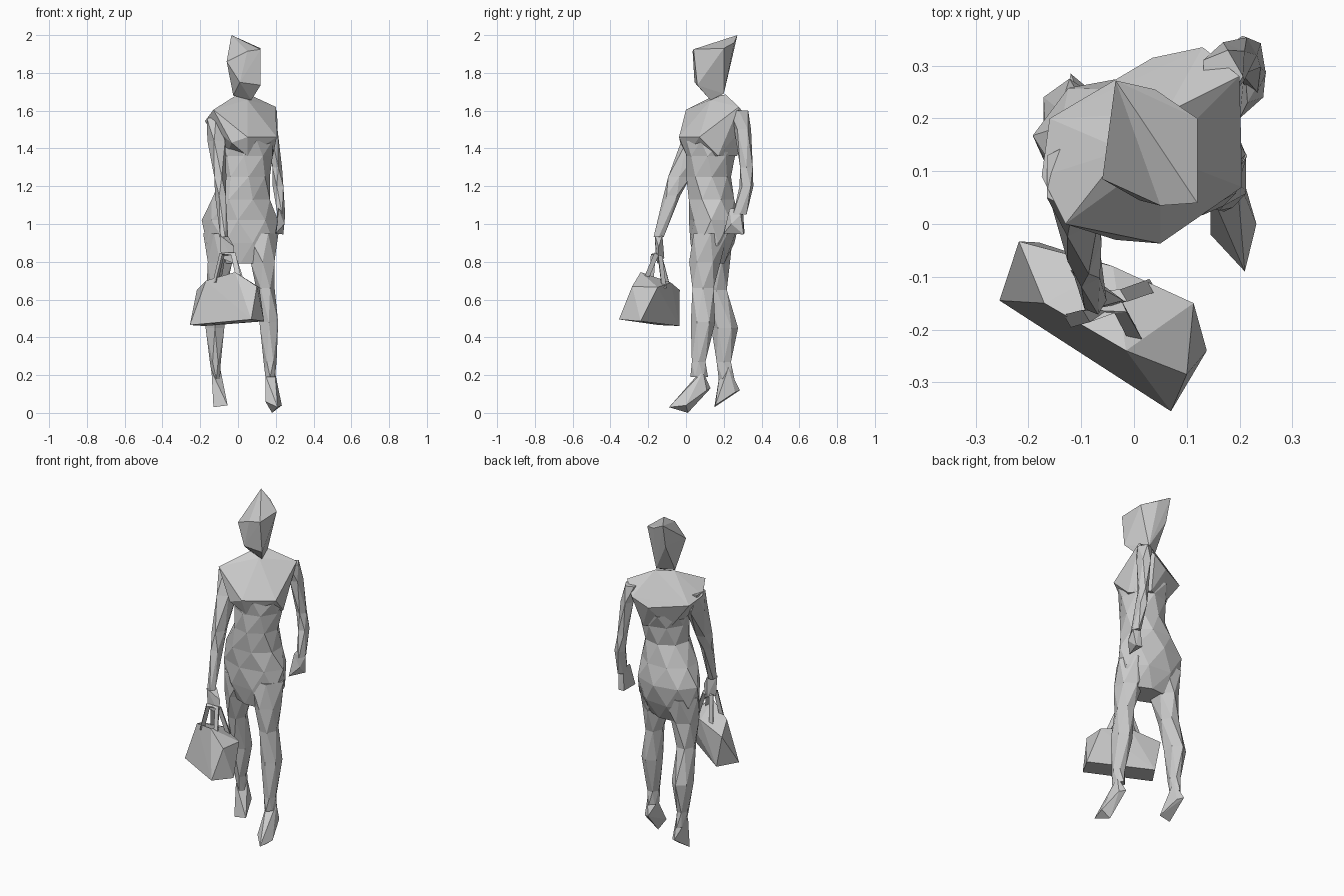
import bpy, bmesh
from math import cos, sin, pi, radians
from mathutils import Vector


def finish(name, bm):
    bmesh.ops.recalc_face_normals(bm, faces=bm.faces[:])
    me = bpy.data.meshes.new(name)
    bm.to_mesh(me)
    bm.free()
    ob = bpy.data.objects.new(name, me)
    bpy.context.collection.objects.link(ob)
    return ob


def loft(name, rings, n):
    """Zigzag-faceted skin over sections: x, y, z, rx, ry, turn in degrees.
    Every second section is shifted half a step, giving triangles."""
    bm = bmesh.new()
    rows = []
    for k, (x, y, z, rx, ry, turn) in enumerate(rings):
        t = radians(turn)
        row = []
        for i in range(n):
            a = 2 * pi * (i + 0.5 * (k % 2)) / n
            u, v = 1.04 * rx * cos(a), 1.04 * ry * sin(a)
            row.append(bm.verts.new((x + u * cos(t) - v * sin(t),
                                     y + u * sin(t) + v * cos(t), z)))
        rows.append(row)
    for k, (a, b) in enumerate(zip(rows, rows[1:])):
        if k % 2:
            a, b = b, a
        for i in range(n):
            j = (i + 1) % n
            bm.faces.new((a[i], a[j], b[i]))
            bm.faces.new((a[j], b[j], b[i]))
    bm.faces.new(rows[0])
    bm.faces.new(rows[-1])
    return finish(name, bm)


def hull(name, pts):
    """Faceted solid wrapped around a few corner points."""
    bm = bmesh.new()
    for p in pts:
        bm.verts.new(p)
    res = bmesh.ops.convex_hull(bm, input=bm.verts[:])
    loose = {g for k in ("geom_interior", "geom_unused") for g in res[k]
             if isinstance(g, bmesh.types.BMVert)}
    bmesh.ops.delete(bm, geom=list(loose), context='VERTS')
    return finish(name, bm)


def strap(name, path, r=0.016):
    """Three-sided band along a path."""
    bm = bmesh.new()
    pts = [Vector(p) for p in path]
    rows = []
    for i, p in enumerate(pts):
        d = (pts[min(i + 1, len(pts) - 1)] - pts[max(i - 1, 0)]).normalized()
        s = d.cross(Vector((0.5, 0.85, 0))).normalized()
        w = d.cross(s)
        rows.append([bm.verts.new(p + r * (s * cos(a) + w * sin(a)))
                     for a in (0, 2 * pi / 3, 4 * pi / 3)])
    for a, b in zip(rows, rows[1:]):
        for i in range(3):
            j = (i + 1) % 3
            bm.faces.new((a[i], a[j], b[j], b[i]))
    bm.faces.new(rows[0])
    bm.faces.new(rows[-1])
    return finish(name, bm)


# Head, swept up to a hair peak at the back
hull("head", [(-0.035, 0.272, 2.0), (0.04, 0.255, 1.96), (0.12, 0.2, 1.93),
              (0.12, 0.04, 1.925), (0.05, 0.035, 1.915), (-0.06, 0.085, 1.86),
              (-0.03, 0.24, 1.86), (0.12, 0.06, 1.735), (0.01, 0.045, 1.75),
              (0.06, 0.2, 1.69), (0.07, 0.13, 1.655), (-0.025, 0.14, 1.68)])

# Chest and shoulders, twisted against the hips
hull("chest", [(-0.13, 0.0, 1.605), (-0.175, 0.09, 1.545), (-0.16, 0.2, 1.52),
               (0.035, 0.315, 1.5), (0.13, 0.335, 1.55), (0.2, 0.28, 1.62),
               (0.205, 0.07, 1.46), (0.05, -0.037, 1.46), (-0.035, -0.03, 1.43),
               (0.05, 0.13, 1.657), (-0.02, 0.14, 1.675), (0.06, 0.21, 1.685),
               (0.185, 0.17, 1.36), (0.1, 0.27, 1.36), (-0.06, 0.12, 1.36),
               (-0.04, 0.21, 1.36), (0.05, 0.005, 1.36)])
loft("torso", [(0.05, 0.14, 1.44, 0.14, 0.14, 20),
               (0.05, 0.13, 1.36, 0.13, 0.125, 15),
               (0.04, 0.12, 1.25, 0.125, 0.115, 8),
               (0.015, 0.135, 1.13, 0.16, 0.125, 0),
               (0.01, 0.15, 1.02, 0.195, 0.13, -5),
               (0.015, 0.14, 0.9, 0.185, 0.115, -5),
               (0.025, 0.125, 0.79, 0.13, 0.075, -10)], 8)

# Legs in mid stride
loft("back_leg", [(-0.07, 0.15, 0.95, 0.11, 0.11, 0),
                  (-0.095, 0.145, 0.8, 0.072, 0.085, 0),
                  (-0.115, 0.16, 0.65, 0.05, 0.062, 0),
                  (-0.122, 0.205, 0.45, 0.055, 0.068, 0),
                  (-0.12, 0.2, 0.27, 0.028, 0.042, 0),
                  (-0.115, 0.215, 0.18, 0.022, 0.04, 0)], 6)
loft("front_leg", [(0.105, 0.13, 0.95, 0.105, 0.1, 0),
                   (0.13, 0.1, 0.8, 0.07, 0.08, 0),
                   (0.145, 0.09, 0.66, 0.047, 0.062, 0),
                   (0.163, 0.09, 0.48, 0.055, 0.062, 0),
                   (0.17, 0.067, 0.27, 0.033, 0.04, 0),
                   (0.17, 0.07, 0.19, 0.028, 0.045, 0)], 6)
hull("back_foot", [(-0.14, 0.18, 0.22), (-0.095, 0.225, 0.24), (-0.12, 0.285, 0.12),
                   (-0.09, 0.26, 0.11), (-0.13, 0.15, 0.03), (-0.055, 0.155, 0.04)])
hull("front_foot", [(0.145, 0.06, 0.2), (0.195, 0.09, 0.22), (0.165, 0.13, 0.13),
                    (0.2, 0.11, 0.12), (0.145, -0.02, 0.06), (0.21, -0.09, 0.03),
                    (0.232, 0, 0.04), (0.18, 0.01, 0)])

# Free arm hanging slightly behind
loft("free_arm", [(0.165, 0.28, 1.6, 0.04, 0.05, 0),
                  (0.18, 0.3, 1.5, 0.035, 0.045, 0),
                  (0.205, 0.32, 1.3, 0.027, 0.034, 0),
                  (0.215, 0.32, 1.2, 0.03, 0.037, 0),
                  (0.227, 0.285, 1.05, 0.022, 0.036, 0)], 5)
hull("free_hand", [(0.25, 0.29, 1.05), (0.24, 0.305, 0.945), (0.2, 0.31, 0.95),
                   (0.2, 0.2, 0.95), (0.215, 0.23, 1.08), (0.21, 0.3, 1.09),
                   (0.245, 0.24, 1.0)])

# Carrying arm reaching forward to the bag
loft("carrying_arm", [(-0.13, 0.09, 1.56, 0.042, 0.065, 0),
                      (-0.11, 0.055, 1.44, 0.05, 0.08, 0),
                      (-0.097, -0.035, 1.25, 0.034, 0.06, 0),
                      (-0.09, -0.075, 1.15, 0.03, 0.045, 0),
                      (-0.075, -0.145, 0.93, 0.022, 0.027, 0)], 5)
hull("carrying_hand", [(-0.095, -0.165, 0.94), (-0.055, -0.125, 0.94),
                       (-0.02, -0.145, 0.88), (-0.09, -0.16, 0.82),
                       (-0.02, -0.15, 0.79), (-0.06, -0.115, 0.82)])

# Handbag with two straps
hull("handbag", [(-0.255, -0.145, 0.465), (0.07, -0.355, 0.495), (0.138, -0.24, 0.485),
                 (-0.18, -0.035, 0.46), (-0.17, -0.15, 0.7), (-0.015, -0.24, 0.745),
                 (0.1, -0.285, 0.67), (0.113, -0.15, 0.665), (-0.04, -0.08, 0.69),
                 (-0.218, -0.033, 0.65)])
strap("front_strap", [(-0.12, -0.18, 0.69), (-0.085, -0.17, 0.84),
                      (-0.025, -0.16, 0.84), (0.005, -0.215, 0.71)])
strap("back_strap", [(-0.11, -0.09, 0.66), (-0.08, -0.135, 0.83),
                     (-0.025, -0.14, 0.83), (0.03, -0.12, 0.66)])
